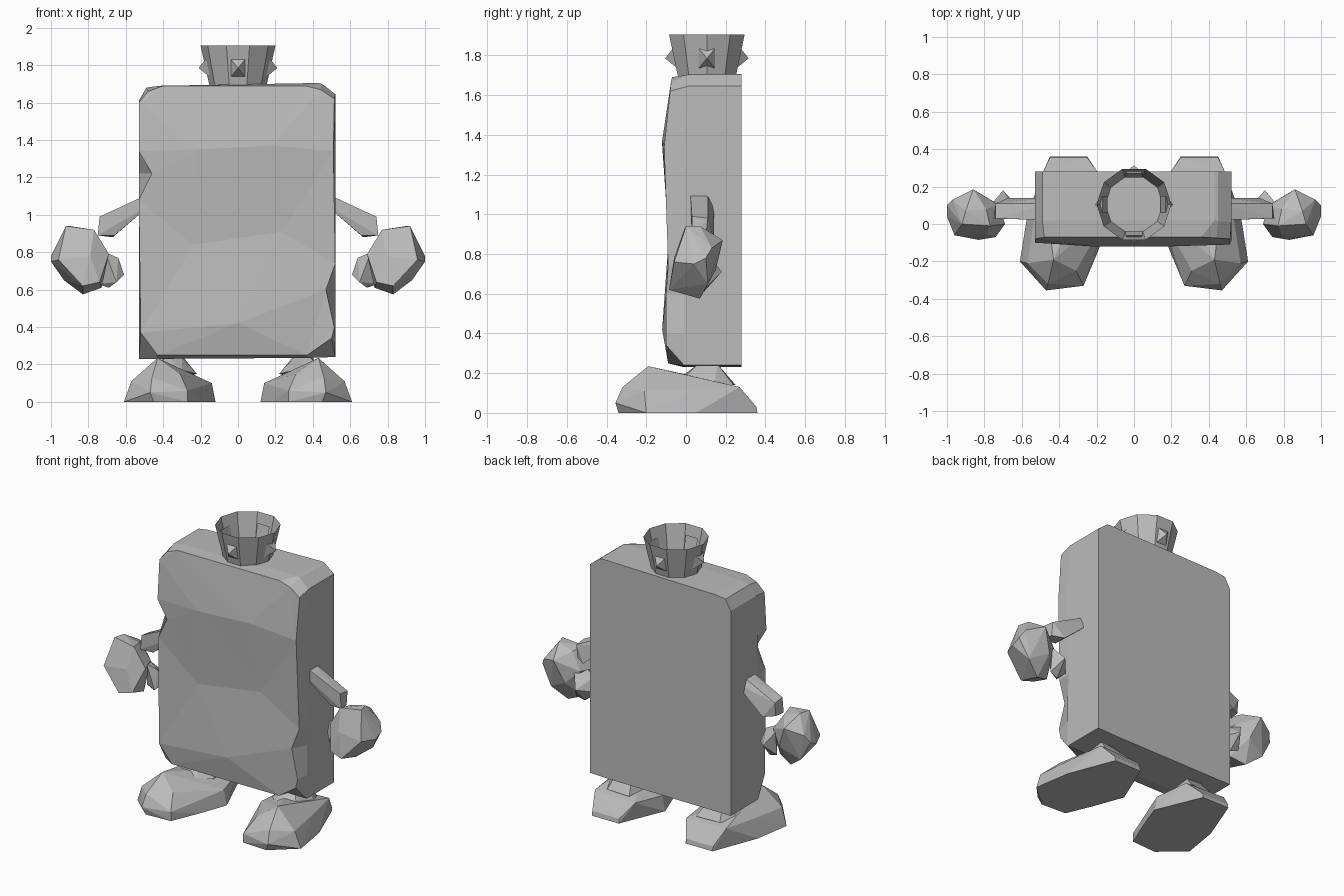
import bpy, bmesh, math
from mathutils import Vector
from mathutils.geometry import delaunay_2d_cdt

cube = bpy.data.objects.get("Cube")
if cube:
    bpy.data.objects.remove(cube)

stone = bpy.data.materials.new("stone_grey")
stone.use_nodes = True
GREY = (0.5, 0.5, 0.5, 1)
stone.diffuse_color = GREY
stone.node_tree.nodes["Principled BSDF"].inputs["Base Color"].default_value = GREY


def finish(name, bm, normals=True):
    if normals:
        bmesh.ops.recalc_face_normals(bm, faces=bm.faces)
    mesh = bpy.data.meshes.new(name)
    bm.to_mesh(mesh)
    bm.free()
    mesh.materials.append(stone)
    obj = bpy.data.objects.new(name, mesh)
    bpy.context.collection.objects.link(obj)
    return obj


def rock(name, points, side=1):
    """Faceted boulder: hull of a few corner points, mirrored by side."""
    bm = bmesh.new()
    for x, y, z in points:
        bm.verts.new((x * side, y, z))
    hull = bmesh.ops.convex_hull(bm, input=bm.verts)
    loose = {v for v in hull["geom_interior"] + hull["geom_unused"]
             if isinstance(v, bmesh.types.BMVert)}
    bmesh.ops.delete(bm, geom=list(loose), context="VERTS")
    bmesh.ops.dissolve_limit(bm, angle_limit=0.03, verts=bm.verts, edges=bm.edges)
    return finish(name, bm)


# Slab body: chipped front outline (x, y, z), and where each point sits on the back (x, z)
outline = [
    ((-.53, -.08, 1.60), (-.53, 1.61)), ((-.48, -.07, 1.66), (-.49, 1.68)),
    ((-.40, -.07, 1.69), (-.42, 1.69)), ((.36, -.07, 1.69), (.43, 1.705)),
    ((.44, -.075, 1.67), (.45, 1.70)), ((.515, -.08, 1.62), (.52, 1.645)),
    ((.51, -.11, 1.34), (.52, 1.34)), ((.52, -.09, .74), (.52, .74)),
    ((.47, -.10, .60), (.52, .60)), ((.515, -.10, .40), (.52, .40)),
    ((.50, -.10, .34), (.52, .24)), ((.37, -.09, .25), (.37, .235)),
    ((-.43, -.09, .25), (-.43, .23)), ((-.52, -.10, .37), (-.53, .23)),
    ((-.53, -.09, 1.08), (-.53, 1.08)), ((-.46, -.10, 1.22), (-.53, 1.22)),
    ((-.53, -.10, 1.34), (-.53, 1.34)),
]
inner = [(-.22, -.12, 1.35), (.18, -.12, 1.37), (.23, -.085, .91),
         (-.24, -.085, .84), (0, -.12, .42)]
front = [p for p, b in outline] + inner
n = len(outline)
tris = delaunay_2d_cdt([Vector((x, z)) for x, y, z in front],
                       [(i, (i + 1) % n) for i in range(n)], [], 1, 1e-5)[2]
bm = bmesh.new()
face_ring = [bm.verts.new(p) for p in front]
side_ring = [bm.verts.new((b[0], p[1] + .09, b[1])) for p, b in outline]
back_ring = [bm.verts.new((b[0], .28, b[1])) for p, b in outline]
for tri in tris:
    bm.faces.new([face_ring[i] for i in tri])
for a, b in ((face_ring, side_ring), (side_ring, back_ring)):
    for i in range(n):
        j = (i + 1) % n
        bm.faces.new((a[i], a[j], b[j], b[i]))
bm.faces.new(back_ring)
finish("slab_body", bm)

# Open tapered crown
SIDES, CY = 10, .105
bm = bmesh.new()
rings = [[bm.verts.new((r * math.cos(math.tau * i / SIDES),
                        CY + r * math.sin(math.tau * i / SIDES), z))
          for i in range(SIDES)] for r, z in ((.15, 1.68), (.2, 1.905))]
for i in range(SIDES):
    j = (i + 1) % SIDES
    bm.faces.new((rings[0][i], rings[0][j], rings[1][j], rings[1][i]))
finish("crown", bm, normals=False)

# Four pyramid studs around the crown
for k, name in enumerate(("left", "back", "right", "front")):
    a = k * math.pi / 2
    out, along = Vector((math.cos(a), math.sin(a), 0)), Vector((-math.sin(a), math.cos(a), 0))
    mid = Vector((0, CY, 1.785))
    corners = [mid + out * (.155 + .22 * h) + along * w + Vector((0, 0, h))
               for w in (-.045, .045) for h in (-.055, .055)]
    rock("crown_stud_" + name, corners + [mid + out * .21])

foot = [(.45, .36, 0), (.25, .36, 0), (.45, .355, .03), (.25, .355, .03),
        (.49, .27, .13), (.19, .27, .12), (.12, .05, 0), (.14, .05, .10),
        (.19, -.14, 0), (.27, -.33, 0), (.27, -.33, .06), (.47, -.355, .05),
        (.45, -.34, 0), (.61, -.2, 0), (.57, -.21, .11), (.46, -.32, .13),
        (.31, -.25, .15), (.43, -.19, .235), (.57, .05, 0), (.53, .05, .12),
        (.36, -.03, .2)]
ankle = [(.22, .05, .15), (.30, -.04, .17), (.45, -.02, .17), (.48, .14, .14),
         (.42, .24, .14), (.25, .25, .14), (.30, .07, .235), (.38, .06, .245),
         (.39, .16, .245), (.29, .16, .235)]
arm = [(.46, .02, 1.12), (.46, .02, 1.06), (.46, .11, 1.12), (.46, .14, 1.06),
       (.74, .03, .99), (.74, .11, .98), (.75, .03, .89), (.74, .10, .89),
       (.66, .04, .89), (.67, .14, .88)]
hand = [(.69, .0, .79), (.72, .10, .80), (.77, -.01, .92), (.79, .08, .91),
        (.92, .0, .94), (.90, .07, .94), (.86, .185, .87), (.97, .13, .83),
        (1.0, .10, .78), (1.0, .04, .75), (.96, -.06, .76), (.79, -.06, .78),
        (.83, -.085, .62), (.74, -.07, .64), (.83, .07, .575), (.73, .04, .61),
        (.93, .11, .65), (.80, .15, .72)]
thumb = [(.64, .06, .77), (.61, .08, .68), (.65, .04, .64), (.69, .09, .61),
         (.75, .10, .63), (.71, .04, .80), (.70, .18, .71), (.75, .12, .79)]

for side, label in ((1, "left"), (-1, "right")):
    for part, pts in (("foot", foot), ("ankle", ankle), ("arm", arm),
                      ("hand", hand), ("thumb", thumb)):
        rock(f"{label}_{part}", pts, side)
